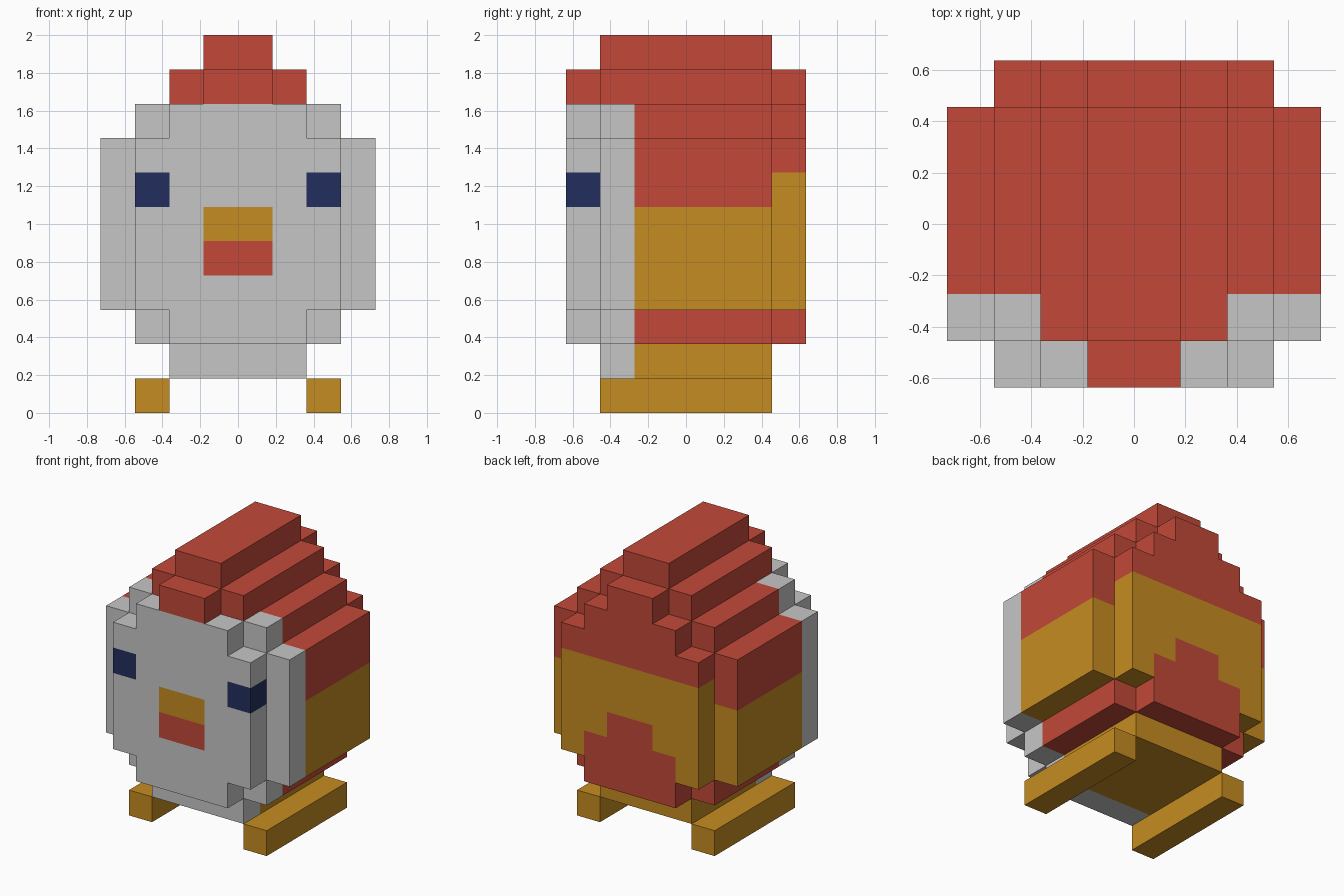
import bpy, bmesh
from mathutils import Vector

cube = bpy.data.objects.get("Cube")
if cube:
    bpy.data.objects.remove(cube, do_unlink=True)

U = 2 / 11  # size of one block


def linear(c):
    c /= 255
    return c / 12.92 if c <= 0.04045 else ((c + 0.055) / 1.055) ** 2.4


def material(name, rgb):
    mat = bpy.data.materials.new(name)
    mat.use_nodes = True
    colour = [linear(c) for c in rgb] + [1]
    mat.diffuse_color = colour
    mat.node_tree.nodes["Principled BSDF"].inputs["Base Color"].default_value = colour
    return mat


MATERIALS = [material("pale_grey", (198, 198, 198)), material("red", (194, 73, 56)),
             material("gold", (198, 140, 34)), material("navy", (34, 47, 93))]
GREY, RED, GOLD, NAVY = range(4)

# Half width of each block layer, by height
CORE = {1: 2, 2: 3, 3: 4, 4: 4, 5: 4, 6: 4, 7: 4, 8: 3, 9: 2, 10: 1}
SLAB = {2: 2, 3: 3, 4: 3, 5: 3, 6: 3, 7: 3, 8: 2, 9: 1}


def plumage(a, y, z):
    """Banded feathers behind the pale front; the crest is red throughout."""
    if z >= 9:
        return RED
    if y < -1:
        return GREY
    return RED if z == 2 or z >= 6 else GOLD


def face_colour(a, y, z):
    """Eyes and two-tone beak on the front slab."""
    if z == 6 and a > 2:
        return NAVY
    if a < 1 and z in (4, 5):
        return GOLD if z == 5 else RED
    return plumage(a, y, z)


def back_colour(a, y, z):
    """Red stepped tail patch and a lower red edge."""
    tail = (z == 3 and a < 2) or (z == 4 and a < 1)
    return RED if tail or z == 2 or z >= 7 else GOLD


blocks = {}  # block centre (x, y) and floor z -> part name, colour


def fill(part, widths, ys, rule):
    for z, half in widths.items():
        for i in range(-half, half):
            for y in ys:
                x = i + 0.5
                blocks[x, y, z] = (part, rule(abs(x), y, z))


fill("body", CORE, range(-2, 3), plumage)
fill("face", SLAB, [-3], face_colour)
fill("back", SLAB, [3], back_colour)
for part, x in (("left_foot", 2.5), ("right_foot", -2.5)):
    for y in range(-2, 3):
        blocks[x, y, 0] = (part, GOLD)


def build(part):
    """Skin the outer sides of a part's blocks and merge flat areas."""
    bm = bmesh.new()
    for (x, y, z), (owner, colour) in blocks.items():
        if owner != part:
            continue
        centre = Vector((x, y, z + 0.5))
        for axis in range(3):
            for sign in (-1, 1):
                n = Vector((0, 0, 0))
                n[axis] = sign
                if (x + n.x, y + n.y, z + n.z) in blocks:
                    continue
                u = Vector((0, 0, 0))
                u[(axis + 1) % 3] = 0.5
                v = n.cross(u)
                mid = centre + n / 2
                corners = (mid - u - v, mid + u - v, mid + u + v, mid - u + v)
                face = bm.faces.new([bm.verts.new(c * U) for c in corners])
                face.material_index = colour
    bmesh.ops.remove_doubles(bm, verts=bm.verts, dist=0.001)
    bmesh.ops.dissolve_limit(bm, angle_limit=0.01, verts=bm.verts, edges=bm.edges,
                             delimit={"MATERIAL"})
    mesh = bpy.data.meshes.new(part)
    bm.to_mesh(mesh)
    bm.free()
    for mat in MATERIALS:
        mesh.materials.append(mat)
    bpy.context.collection.objects.link(bpy.data.objects.new(part, mesh))


for name in ("body", "face", "back", "left_foot", "right_foot"):
    build(name)
